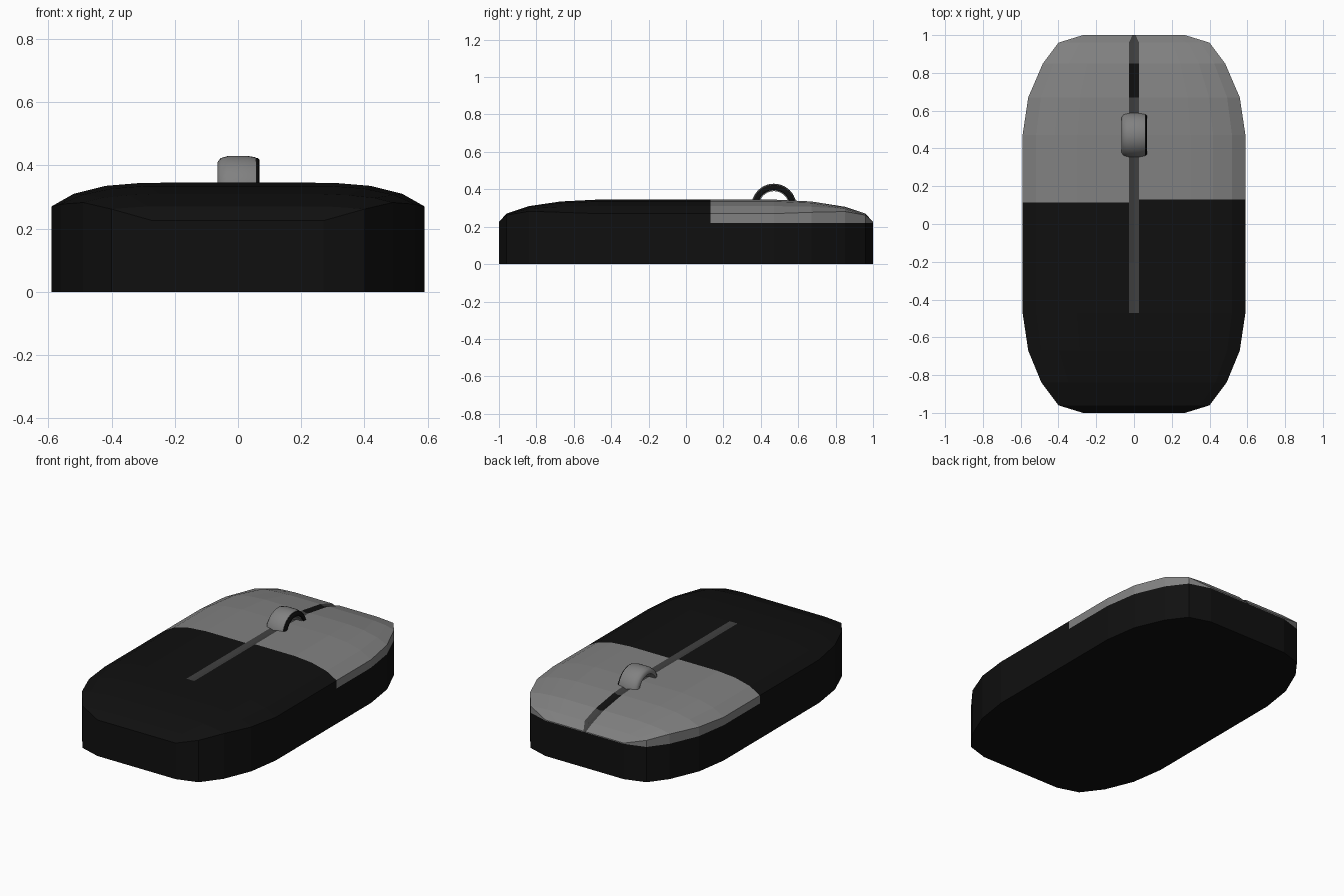
import bpy, bmesh, math

if "Cube" in bpy.data.objects:
    bpy.data.objects.remove(bpy.data.objects["Cube"], do_unlink=True)


def material(name, value):
    m = bpy.data.materials.new(name)
    m.use_nodes = True
    colour = (value, value, value, 1)
    m.diffuse_color = colour
    m.node_tree.nodes["Principled BSDF"].inputs["Base Color"].default_value = colour
    return m


BLACK = material("black plastic", 0.005)
GREY = material("grey plastic", 0.22)
DARK = material("dark grey groove", 0.05)


def lerp(table, v):
    for (a, fa), (b, fb) in zip(table, table[1:]):
        if v <= b:
            return fa + (fb - fa) * max(0, v - a) / (b - a)
    return table[-1][1]


def finish(name, bm, mats):
    bmesh.ops.recalc_face_normals(bm, faces=bm.faces)
    mesh = bpy.data.meshes.new(name)
    bm.to_mesh(mesh)
    bm.free()
    for m in mats:
        mesh.materials.append(m)
    ob = bpy.data.objects.new(name, mesh)
    bpy.context.collection.objects.link(ob)
    return ob


# Outline half width along the length, and how far the lid drops each way
WIDTH = [(0.47, 0.59), (0.67, 0.56), (0.84, 0.49), (0.96, 0.40), (1, 0.27)]
DROP_Y = [(0.5, 0), (0.67, 0.01), (0.84, 0.035), (0.96, 0.075), (1, 0.12)]
DROP_X = [(0.3, 0), (0.42, 0.01), (0.52, 0.035), (0.59, 0.075)]
SEAM, GROOVE_END, RIM = 0.122, -0.47, 0.22
stations = [-1, -0.96, -0.84, -0.67, GROOVE_END, -0.2, SEAM,
            0.3, 0.47, 0.67, 0.85, 0.96, 1]


def section(y):
    """Points across the lid at one station."""
    w = lerp(WIDTH, abs(y))
    half = [0.008 if y == 1 else 0.027] + [w * f for f in (0.25, 0.51, 0.71, 0.88, 1)]
    points = []
    for x in [-h for h in reversed(half)] + [0] + half:
        z = max(0.345 - lerp(DROP_Y, abs(y)) - lerp(DROP_X, abs(x)), RIM + 0.003)
        if x == 0 and y > GROOVE_END:
            z -= 0.008
        shift = math.copysign(0.008, x) if y == SEAM and x else 0
        points.append((x, y + shift, max(z, RIM)))
    return points


# Body with domed lid, button area and centre groove
bm = bmesh.new()
rows = [[bm.verts.new(p) for p in section(y)] for y in stations]
last = len(rows[0]) - 1
mid = last // 2
for y0, y1, a, b in zip(stations, stations[1:], rows, rows[1:]):
    for i in range(last):
        f = bm.faces.new((a[i], a[i + 1], b[i + 1], b[i]))
        f.material_index = 1 if y0 >= SEAM else 0
        if i in (mid - 1, mid) and y0 >= GROOVE_END:
            f.material_index = 0 if y0 == 0.67 else 2

# Side walls: button skirt above the rim, base below it
edge = rows[0] + [r[-1] for r in rows[1:-1]] + rows[-1][::-1] + [r[0] for r in rows[-2:0:-1]]
rim = [bm.verts.new((v.co.x, v.co.y, RIM)) for v in edge]
floor = [bm.verts.new((v.co.x, v.co.y, 0)) for v in edge]
for upper, lower in ((edge, rim), (rim, floor)):
    for i in range(len(edge)):
        j = (i + 1) % len(edge)
        f = bm.faces.new((upper[i], lower[i], lower[j], upper[j]))
        if upper is edge and min(v.co.y for v in f.verts) > SEAM - 0.02:
            f.material_index = 1
bm.faces.new(floor)
finish("mouse_body", bm, [BLACK, GREY, DARK])


# Scroll wheel: rings turned around the x axis
def ring(name, profile, mat, steps=40):
    bm = bmesh.new()
    loops = []
    for k in range(steps):
        t = 2 * math.pi * k / steps
        loops.append([bm.verts.new((x, 0.47 + r * math.cos(t), 0.31 + r * math.sin(t)))
                      for x, r in profile])
    n = len(profile)
    for k in range(steps):
        a, b = loops[k], loops[(k + 1) % steps]
        for i in range(n):
            j = (i + 1) % n
            bm.faces.new((a[i], a[j], b[j], b[i]))
    ob = finish(name, bm, [mat])
    bpy.ops.object.select_all(action="DESELECT")
    ob.select_set(True)
    bpy.context.view_layer.objects.active = ob
    bpy.ops.object.shade_smooth_by_angle(angle=math.radians(40))


ring("scroll_wheel", [(-0.065, 0.085), (-0.065, 0.1), (-0.055, 0.113), (-0.03, 0.12),
                      (0.03, 0.12), (0.057, 0.115), (0.057, 0.08), (-0.055, 0.08)], GREY)
ring("wheel_side_ring", [(0.05, 0.085), (0.05, 0.113), (0.063, 0.113),
                         (0.068, 0.107), (0.068, 0.088)], BLACK)
